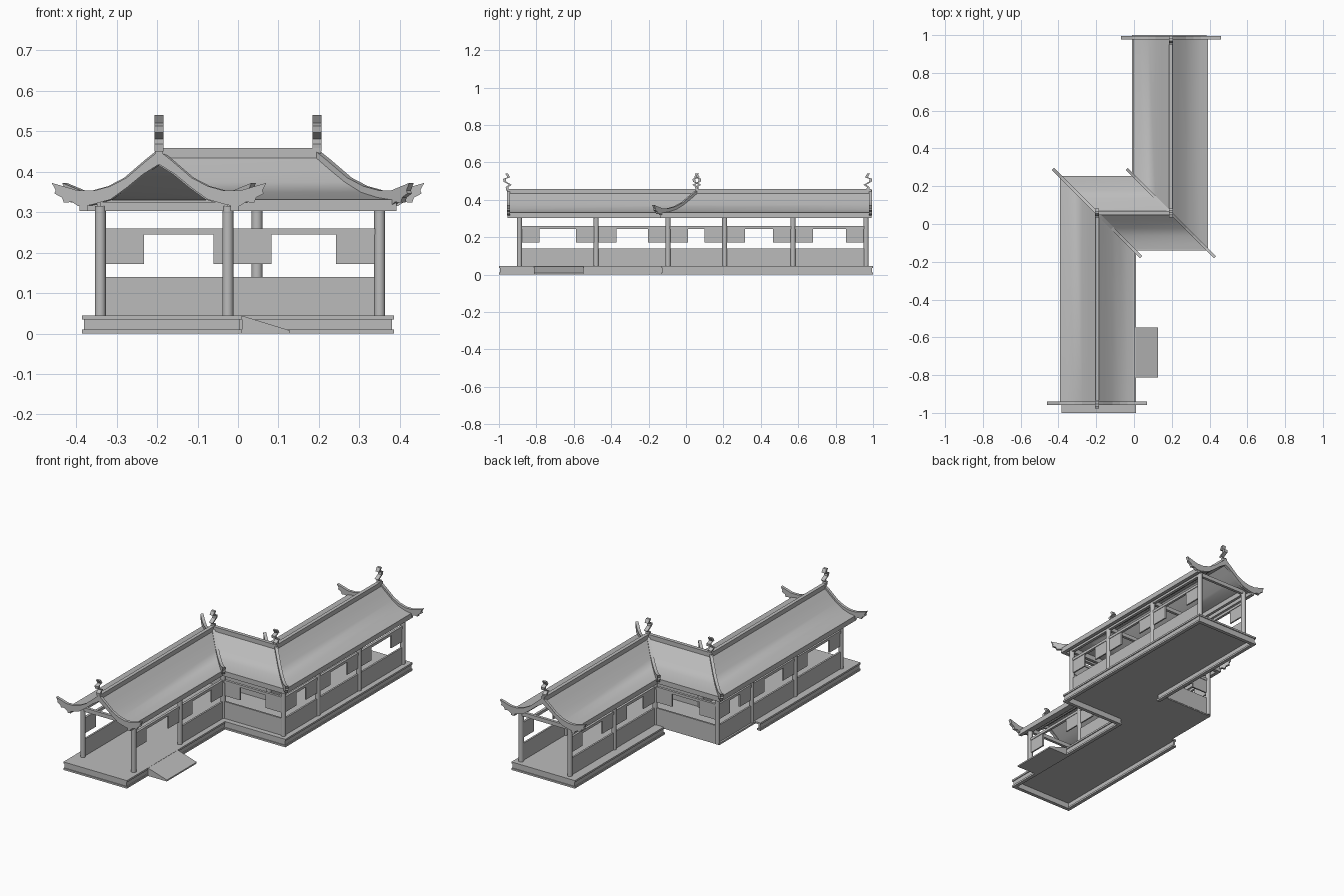
import bpy, bmesh, math
from mathutils import Vector

if "Cube" in bpy.data.objects:
    bpy.data.objects.remove(bpy.data.objects["Cube"])

grey = bpy.data.materials.new("plain_grey")
COLOUR = (0.5, 0.5, 0.5, 1)
grey.diffuse_color = COLOUR
grey.use_nodes = True
grey.node_tree.nodes["Principled BSDF"].inputs["Base Color"].default_value = COLOUR


def finish(bm, name, smooth=False):
    bmesh.ops.recalc_face_normals(bm, faces=bm.faces)
    mesh = bpy.data.meshes.new(name)
    bm.to_mesh(mesh)
    bm.free()
    mesh.materials.append(grey)
    ob = bpy.data.objects.new(name, mesh)
    bpy.context.collection.objects.link(ob)
    if smooth:
        bpy.ops.object.select_all(action='DESELECT')
        ob.select_set(True)
        bpy.context.view_layer.objects.active = ob
        bpy.ops.object.shade_smooth_by_angle(angle=math.radians(35))
    return ob


def box(name, x, y, z):
    bm = bmesh.new()
    bmesh.ops.create_cube(bm, size=1)
    for v in bm.verts:
        v.co = [lo + (c + 0.5) * (hi - lo) for c, (lo, hi) in zip(v.co, (x, y, z))]
    return finish(bm, name)


def plate(name, points, depth):
    """Extrude a flat outline of 3D points by a depth vector, centred."""
    bm = bmesh.new()
    half = Vector(depth) / 2
    face = bm.faces.new([bm.verts.new(Vector(p) - half) for p in points])
    new = bmesh.ops.extrude_face_region(bm, geom=[face])["geom"]
    bmesh.ops.translate(bm, vec=half * 2,
                        verts=[g for g in new if isinstance(g, bmesh.types.BMVert)])
    return finish(bm, name)


# Lateral direction at each path point: square ends and mitred corners
LATERAL = [Vector((-1, 0, 0)), Vector((-1, 1, 0)), Vector((-1, 1, 0)), Vector((-1, 0, 0))]


def sweep(name, path, profile, smooth=False):
    bm = bmesh.new()
    rings = [[bm.verts.new(Vector((*p, 0)) + side * d + Vector((0, 0, z))) for d, z in profile]
             for p, side in zip(path, LATERAL)]
    n = len(profile)
    for a, b in zip(rings, rings[1:]):
        for i in range(n):
            j = (i + 1) % n
            bm.faces.new((a[i], a[j], b[j], b[i]))
    bm.faces.new(rings[0])
    bm.faces.new(rings[-1])
    return finish(bm, name, smooth)


def rect(d0, d1, z0, z1):
    return [(d0, z0), (d1, z0), (d1, z1), (d0, z1)]


# Roof, eaves and ridge follow one zigzag path
ridge = [(-0.195, -0.955), (-0.195, 0.058), (0.195, 0.058), (0.195, 0.992)]
slope = [(0, .442), (.04, .407), (.08, .374), (.12, .349), (.16, .336), (.197, .33)]
upper = [(-d, z) for d, z in reversed(slope)] + slope[1:]
lower = [(d, z - 0.01) for d, z in reversed(upper)]
sweep("roof", ridge, upper + lower, True)
sweep("ridge_beam", ridge, rect(-0.01, 0.01, 0.425, 0.458))
for s, side in ((1, "west"), (-1, "east")):
    sweep("eave_" + side, ridge, rect(s * 0.177, s * 0.197, 0.303, 0.331))

# Upswept boards on the gables and mitred corners
board_top = [(0, .452), (.03, .428), (.08, .385), (.12, .364), (.16, .353), (.2, .353), (.265, .372)]
board_low = [(.255, .353), (.259, .346), (.24, .336), (.235, .323), (.215, .325), (.2, .315),
             (.17, .317), (.12, .331), (.08, .36), (.04, .393), (0, .418)]
half_board = board_top + board_low


def board(name, p, side, inset):
    diagonal = side.y != 0
    for s in (1, -1):
        pts = []
        for d, z in half_board:
            if diagonal and d > 0.16:
                d = 0.16 + (d - 0.16) * 0.7
            pts.append(Vector((p[0], p[1] + inset, z)) + side * d * s)
        depth = Vector((side.y, -side.x, 0)).normalized() * 0.016
        plate(name + ("_west" if s > 0 else "_east"), pts, depth)


for i, (p, side) in enumerate(zip(ridge, LATERAL)):
    board(("front_gable_board", "left_hip_board", "right_hip_board", "back_gable_board")[i],
          p, side, (0.006, 0, 0, -0.006)[i])

# Scrolled ridge finials, stroked from a short centre line
scroll = [(0, .45), (.002, .468), (-.016, .48), (.014, .497), (.016, .512), (-.008, .52), (.004, .54)]
for i, (x, y) in enumerate(ridge):
    out = (-1, 1, -1, 1)[i]
    y += (0, 0, 0, -0.02)[i]
    front = [(x, y + out * u - 0.007, z) for u, z in scroll]
    back = [(x, y + out * u + 0.007, z) for u, z in reversed(scroll)]
    plate("ridge_finial", front + back, (0.022, 0, 0))

# Columns, low walls, rails and hanging panels, bay by bay
WEST, INNER_W, INNER_E, EAST = -0.34, -0.025, 0.047, 0.35
SOUTH, NORTH = -0.096, 0.207
west_row = [(WEST, -0.89), (WEST, -0.48), (WEST, SOUTH), (WEST, NORTH),
            (INNER_E, NORTH), (INNER_E, 0.572), (INNER_E, 0.963)]
east_row = [(INNER_W, -0.89), (INNER_W, -0.48), (INNER_W, SOUTH), (EAST, SOUTH),
            (EAST, NORTH), (EAST, 0.572), (EAST, 0.963)]


def strip(name, a, b, t0, t1, z, thick):
    """Upright slab along a bay, between distances t0 and t1 from its start."""
    a, b = Vector(a), Vector(b)
    run = (b - a).normalized()
    p, q = a + run * t0, a + run * t1
    h = thick / 2
    box(name, (min(p.x, q.x) - h * abs(run.y), max(p.x, q.x) + h * abs(run.y)),
        (min(p.y, q.y) - h * abs(run.x), max(p.y, q.y) + h * abs(run.x)), z)


for row in (west_row, east_row):
    for x, y in row:
        bm = bmesh.new()
        bmesh.ops.create_cone(bm, cap_ends=True, segments=16, radius1=0.0135,
                              radius2=0.0135, depth=0.275)
        bmesh.ops.translate(bm, verts=bm.verts, vec=(x, y, 0.1775))
        finish(bm, "column", True)
    for i, (a, b) in enumerate(zip(row, row[1:])):
        length = (Vector(b) - Vector(a)).length
        strip("top_plate", a, b, 0, length, (0.303, 0.33), 0.016)
        strip("upper_rail", a, b, 0, length, (0.245, 0.26), 0.014)
        strip("hanging_panel", a, b, 0, 0.108, (0.172, 0.245), 0.008)
        strip("hanging_panel", a, b, length - 0.108, length, (0.172, 0.245), 0.008)
        if not (row is east_row and i == 0):  # entrance bay stays open
            strip("low_wall", a, b, 0, length, (0.04, 0.14), 0.01)

# Tie beams across the corridor
for x0, x1, ys in ((WEST, INNER_W, (-0.89, -0.48, SOUTH)), (INNER_E, EAST, (NORTH, 0.572, 0.963))):
    for y in ys:
        box("tie_beam", (x0, x1), (y - 0.008, y + 0.008), (0.303, 0.325))

# Floor slabs
box("south_floor", (-0.385, 0.01), (-1, -0.11), (0.035, 0.045))
box("north_floor", (-0.01, 0.385), (0.2, 1), (0.035, 0.045))
box("corner_floor", (-0.355, 0.385), (-0.13, 0.21), (0.035, 0.045))

# Stepped plinth: recessed riser over a foot trim along the outer edges
edges = [((-0.385, -0.365), (-1, -0.11)), ((-0.385, 0.01), (-1, -0.98)),
         ((-0.01, 0.01), (-1, -0.11)), ((-0.01, 0.385), (-0.13, -0.11)),
         ((0.365, 0.385), (-0.13, 1)), ((-0.01, 0.385), (0.98, 1)),
         ((-0.01, 0.01), (0.2, 1))]
for x, y in edges:
    box("plinth_trim", x, y, (0, 0.01))
    box("plinth_riser", (x[0] + 0.005, x[1] - 0.005), (y[0] + 0.005, y[1] - 0.005), (0.01, 0.035))

# Entrance ramp
plate("entrance_ramp", [(0.01, -0.68, 0), (0.127, -0.68, 0), (0.127, -0.68, 0.008),
                        (0.01, -0.68, 0.044)], (0, 0.265, 0))
